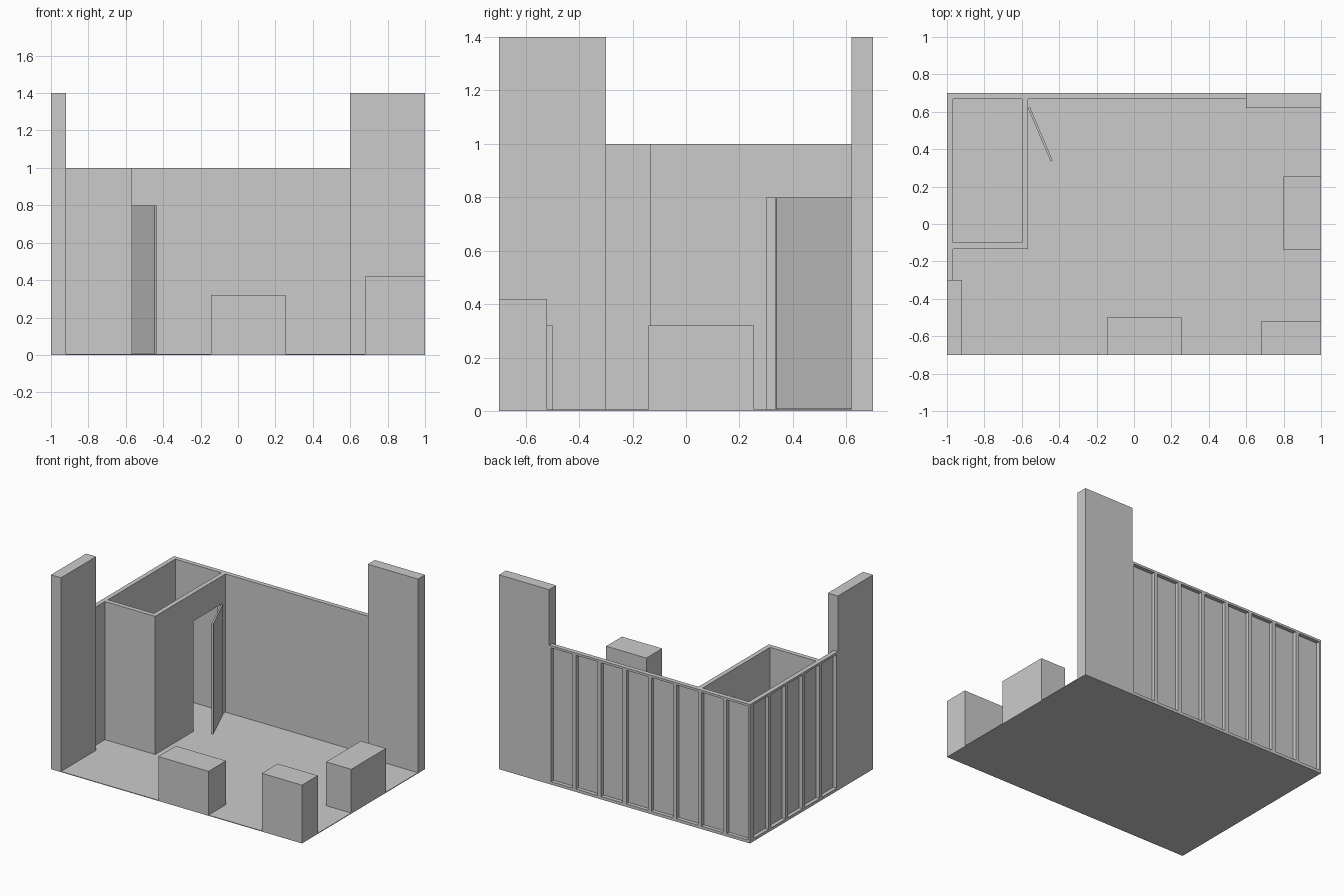
import bpy, math

if "Cube" in bpy.data.objects:
    bpy.data.objects.remove(bpy.data.objects["Cube"])

T = 0.033      # wall thickness
H = 1.0        # wall height
FLOOR = 0.005
PANEL = 0.006  # thin sheet on the inner side of framed walls
STUD = 0.028
RAIL = 0.016


def box(name, x0, x1, y0, y1, z0, z1):
    """Box given by its bounds."""
    bpy.ops.mesh.primitive_cube_add(size=1)
    ob = bpy.context.object
    ob.name = name
    ob.data.name = name
    sx, sy, sz = x1 - x0, y1 - y0, z1 - z0
    for v in ob.data.vertices:
        v.co.x *= sx
        v.co.y *= sy
        v.co.z *= sz
    ob.location = ((x0 + x1) / 2, (y0 + y1) / 2, (z0 + z1) / 2)
    return ob


def framed_wall(name, start, end, bays, place):
    """Inner sheet plus outer rails and studs; place maps (along, depth) bounds to x/y bounds."""
    def part(suffix, a0, a1, d0, d1, z0, z1):
        box(f"{name}_{suffix}", *place(a0, a1, d0, d1), z0, z1)

    part("panel", start, end, T - PANEL, T, FLOOR, H)
    part("bottom_rail", start, end, 0, T - PANEL, FLOOR, FLOOR + RAIL)
    part("top_rail", start, end, 0, T - PANEL, H - RAIL, H)
    step = (end - start) / bays
    for i in range(bays + 1):
        a = start + i * step
        a0, a1 = max(start, a - STUD / 2), min(end, a + STUD / 2)
        part(f"stud_{i}", a0, a1, 0, T - PANEL, FLOOR + RAIL, H - RAIL)


# Floor
box("floor", -1, 1, -0.7, 0.7, 0, FLOOR)

# Tall towers at the two wall ends
box("front_left_tower", -1, -0.92, -0.7, -0.3, FLOOR, 1.4)
box("back_right_tower", 0.6, 1, 0.62, 0.7, FLOOR, 1.4)

# Outer walls with their framing exposed on the outside
framed_wall("back_wall", -1, 0.6, 8,
            lambda a0, a1, d0, d1: (a0, a1, 0.7 - d1, 0.7 - d0))
framed_wall("left_wall", -0.3, 0.7 - T, 5,
            lambda a0, a1, d0, d1: (-1 + d0, -1 + d1, a0, a1))

# Storage room partitions, leaving a doorway beside the back wall
XR, YF = -0.567, -0.133
DOOR0, DOOR1, DOOR_H = 0.303, 0.62, 0.8
box("room_front_wall", -1 + T, XR, YF, YF + T, FLOOR, H)
box("room_side_wall", XR - T, XR, YF + T, DOOR0, FLOOR, H)
box("door_lintel", XR - T, XR, DOOR0, DOOR1, DOOR_H, H)
box("door_jamb", XR - T, XR, DOOR1, 0.7 - T, FLOOR, H)

# Door standing ajar, pivoting on its hinge edge
door = box("door", 0, 0.012, -0.31, 0, 0.008, DOOR_H)
for v in door.data.vertices:
    v.co.x += 0.006
    v.co.y -= 0.155
door.location = (XR, DOOR1, (0.008 + DOOR_H) / 2)
door.rotation_euler.z = math.radians(23)

# Counters
box("front_counter", -0.145, 0.255, -0.7, -0.5, FLOOR, 0.32)
box("corner_counter", 0.68, 1, -0.7, -0.52, FLOOR, 0.42)
box("right_counter", 0.8, 1, -0.14, 0.255, FLOOR, 0.32)
